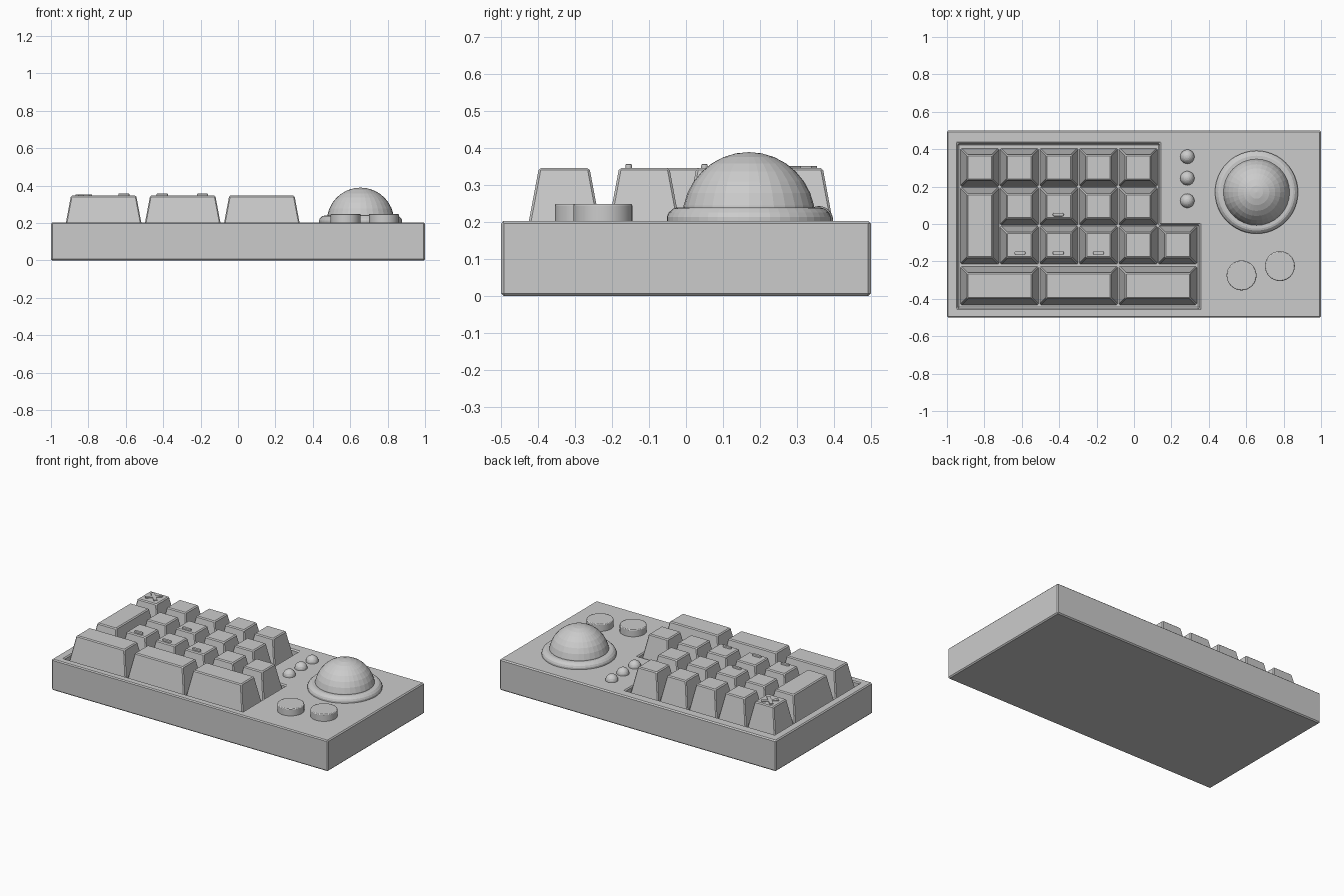
import bpy, bmesh, math
from mathutils import Matrix

if "Cube" in bpy.data.objects:
    bpy.data.objects.remove(bpy.data.objects["Cube"])


def add_object(name, bm):
    bmesh.ops.recalc_face_normals(bm, faces=bm.faces)
    me = bpy.data.meshes.new(name)
    bm.to_mesh(me)
    bm.free()
    ob = bpy.data.objects.new(name, me)
    bpy.context.collection.objects.link(ob)
    return ob


def loft(name, rings):
    """Closed solid through a stack of equal-length point rings."""
    bm = bmesh.new()
    vs = [[bm.verts.new(p) for p in ring] for ring in rings]
    n = len(vs[0])
    for a, b in zip(vs, vs[1:]):
        for i in range(n):
            j = (i + 1) % n
            bm.faces.new((a[i], a[j], b[j], b[i]))
    bm.faces.new(vs[0][::-1])
    bm.faces.new(vs[-1])
    return add_object(name, bm)


def rect(x0, x1, y0, y1, z):
    return [(x0, y0, z), (x1, y0, z), (x1, y1, z), (x0, y1, z)]


def turned(name, x, y, profile, n=32):
    return loft(name, [[(x + r * math.cos(2 * math.pi * i / n),
                         y + r * math.sin(2 * math.pi * i / n), z)
                        for i in range(n)] for r, z in profile])


def sphere(name, x, y, z, r, u, v):
    bm = bmesh.new()
    bmesh.ops.create_uvsphere(bm, u_segments=u, v_segments=v, radius=r,
                              matrix=Matrix.Translation((x, y, z)))
    return add_object(name, bm)


def bevel(ob, width, segments=1):
    m = ob.modifiers.new("bevel", 'BEVEL')
    m.width, m.segments = width, segments
    m.limit_method, m.angle_limit = 'ANGLE', math.radians(40)


# Case with an L-shaped key well
case = loft("case", [rect(-1, 1, -.5, .5, 0), rect(-1, 1, -.5, .5, .203)])
outline = [(-.943, -.451), (.35, -.451), (.35, -.004), (.137, -.004), (.137, .43), (-.943, .43)]
cutter = loft("well_cutter", [[(x, y, z) for x, y in outline] for z in (.16, .3)])
cutter.hide_render = True
cutter.hide_set(True)
cut = case.modifiers.new("well", 'BOOLEAN')
cut.operation, cut.object, cut.solver = 'DIFFERENCE', cutter, 'EXACT'
bevel(case, .007)

# Keycaps: (column, row, columns wide, rows tall), row 0 at the front
PX = .2115
ROWS = [(-.433, -.226), (-.216, -.01), (-.007, .197), (.2, .405)]
TOP = .346
keys = [(c, 3, 1, 1) for c in range(5)] + [(c, 2, 1, 1) for c in range(1, 5)]
keys += [(c, 1, 1, 1) for c in range(1, 6)] + [(c, 0, 2, 1) for c in (0, 2, 4)]
keys += [(0, 1, 1, 2)]
for c, r, w, h in keys:
    x0 = -.928 + c * PX
    x1 = x0 + w * PX - .004
    y0, y1 = ROWS[r][0], ROWS[r + h - 1][1]
    t = .035
    key = loft(f"key_{c}_{r}", [rect(x0, x1, y0, y1, .16),
                                rect(x0 + t, x1 - t, y0 + t, y1 - t, TOP)])
    bevel(key, .006)

# Finger-locating ridges on four keys
for x, y in [(-.61, -.155), (-.405, -.155), (-.19, -.155), (-.405, .05)]:
    ring = []
    for i in range(16):
        a = 2 * math.pi * (i + .5) / 16
        ring.append((x + math.copysign(.021, math.cos(a)) + .009 * math.cos(a),
                     y + .009 * math.sin(a)))
    ridge = loft("key_ridge", [[(px, py, z) for px, py in ring] for z in (TOP - .004, TOP + .011)])
    bevel(ridge, .004, 2)

# Raised cross on the corner key
cross = []
half, arm = .011, .052
for k in range(4):
    a = math.pi / 4 + k * math.pi / 2
    for u, v in [(arm, -half), (arm, half), (half, half)]:
        cross.append((-.825 + u * math.cos(a) - v * math.sin(a),
                      .31 + u * math.sin(a) + v * math.cos(a)))
loft("key_cross", [[(x, y, z) for x, y in cross] for z in (TOP - .004, TOP + .005)])

# Trackball and its collar
turned("ball_collar", .655, .17, [(.222, .195), (.222, .214), (.217, .225), (.205, .236),
                                  (.195, .239), (.17, .239)], 48)
sphere("trackball", .655, .17, .209, .18, 32, 16)

# Round buttons
for x, y in [(.575, -.275), (.78, -.225)]:
    b = turned("round_button", x, y, [(.08, .195), (.08, .249)])
    bevel(b, .005, 2)
    b.data.shade_smooth()
    bpy.context.view_layer.objects.active = b
    bpy.ops.object.select_all(action='DESELECT')
    b.select_set(True)
    bpy.ops.object.shade_smooth_by_angle(angle=math.radians(30))

# Indicator lights
for y in (.36, .245, .124):
    sphere("indicator_light", .285, y, .205, .038, 24, 12)
